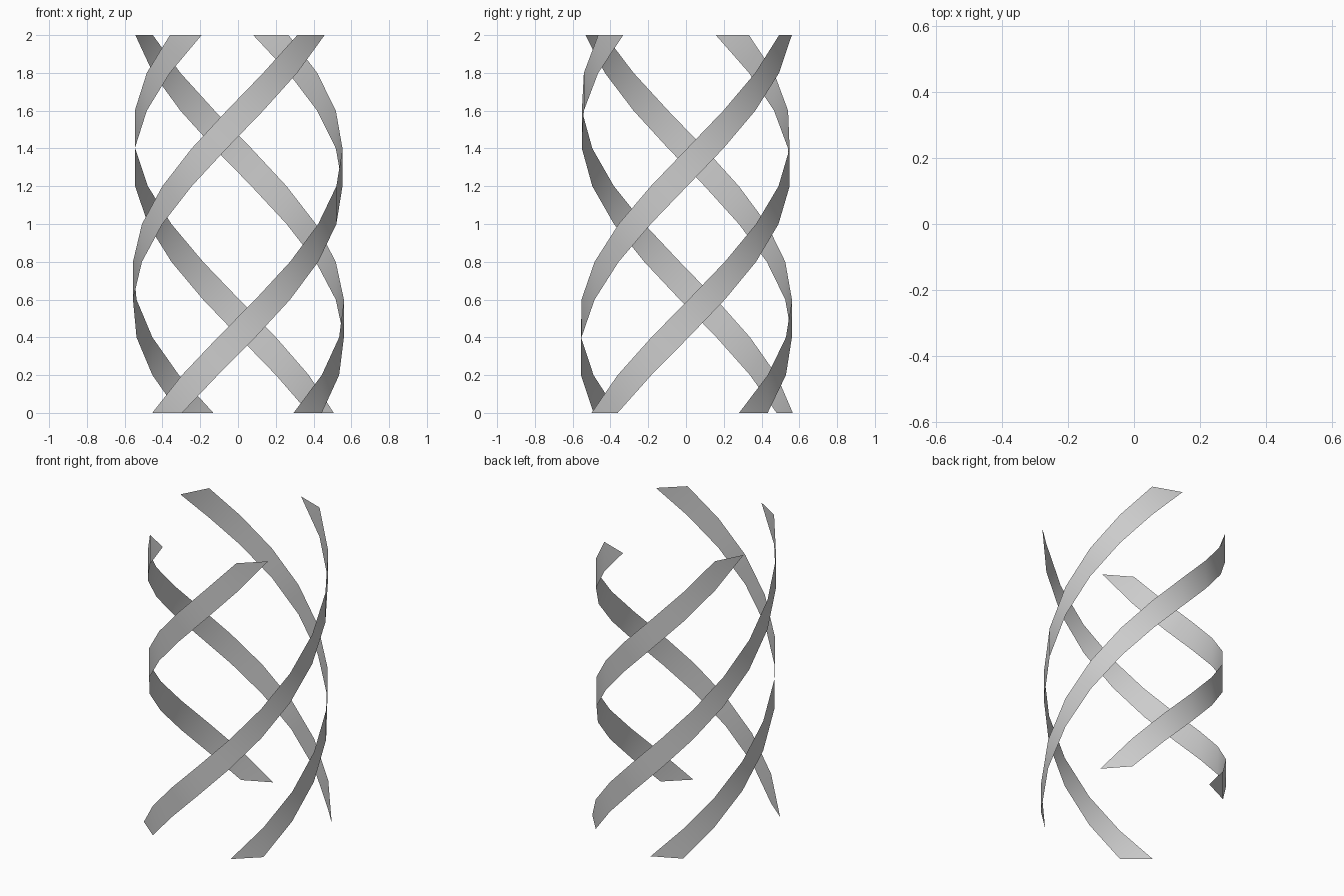
import bpy
from math import radians, cos, sin

if "Cube" in bpy.data.objects:
    bpy.data.objects.remove(bpy.data.objects["Cube"])

STEPS = 10        # segments up each ribbon
RISE = 0.2        # height of one segment


def column(start, step, j):
    # vertical column j: radius narrows slightly at the waist
    t = (j - 6.5) / 6.5
    r = 0.553 + 0.027 * t * t
    a = radians(start + step * j)
    return r * cos(a), r * sin(a)


def helical_ribbon(name, start, step):
    # each rung spans columns i and i+1, so every facet stays upright
    verts, faces = [], []
    for i in range(STEPS + 1):
        for j in (i, i + 1):
            verts.append((*column(start, step, j), RISE * i))
    for i in range(STEPS):
        a, b, c, d = (2 * i + k for k in range(4))
        faces += [(a, b, c), (b, d, c)]
    mesh = bpy.data.meshes.new(name)
    mesh.from_pydata(verts, [], faces)
    mesh.polygons.foreach_set("use_smooth", [True] * len(faces))
    mesh.update()
    obj = bpy.data.objects.new(name, mesh)
    bpy.context.collection.objects.link(obj)


# four upright ribbons winding round the same axis (start angle, turn per segment)
for name, start, step in (
    ("ribbon_front", 218.5, 20.3),
    ("ribbon_right", 300.5, 20.3),
    ("ribbon_back", 29.0, 20.1),
    ("ribbon_left", 103.0, 20.1),
):
    helical_ribbon(name, start, step)
